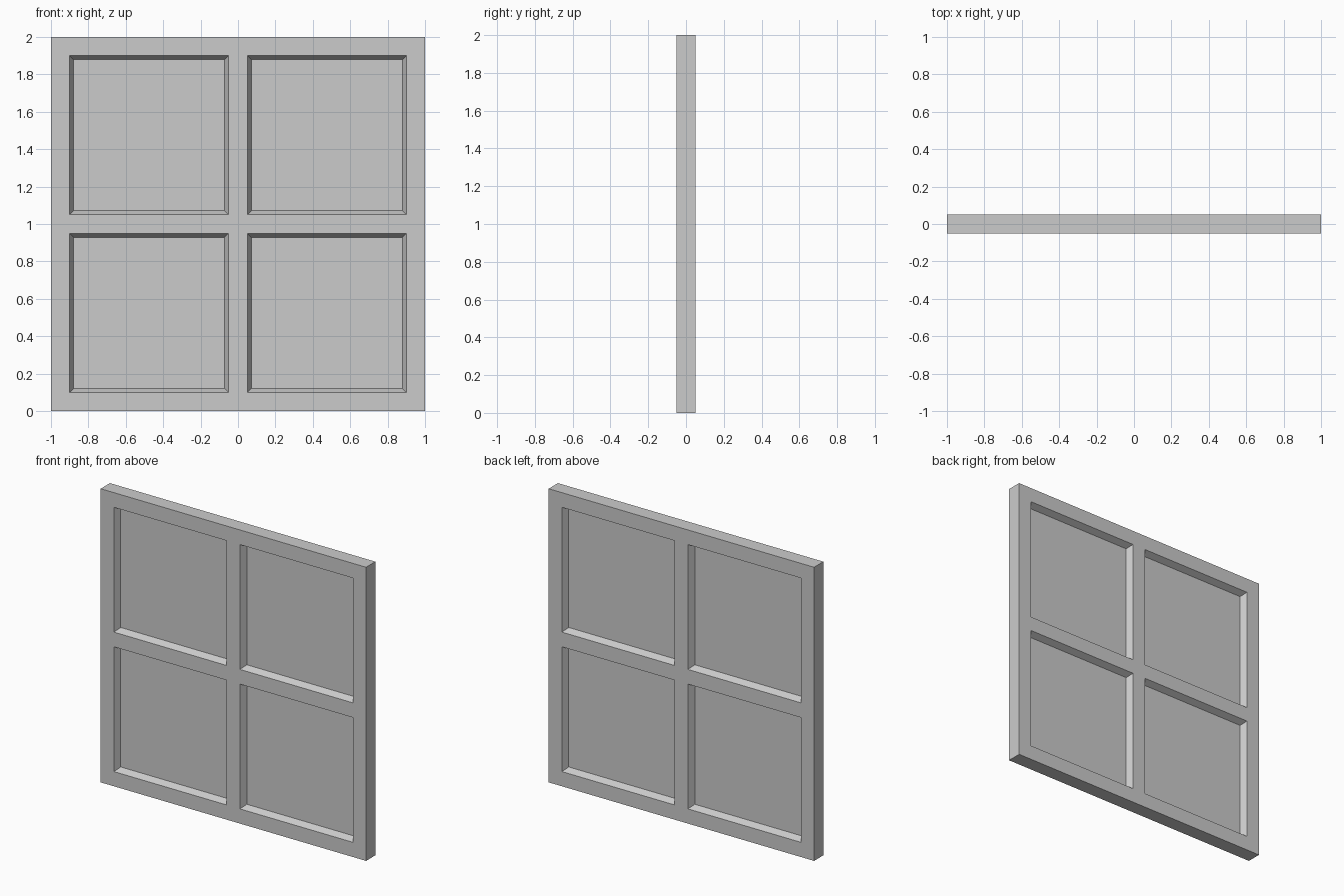
import bpy, bmesh
from mathutils import Matrix, Vector

if "Cube" in bpy.data.objects:
    bpy.data.objects.remove(bpy.data.objects["Cube"])

SIZE, THICK = 2.0, 0.1
SLOPE, DEPTH = 0.021, 0.043

# Window slab
bm = bmesh.new()
bmesh.ops.create_cube(bm, size=1, matrix=Matrix.Translation((0, 0, SIZE / 2)) @ Matrix.Diagonal((SIZE, THICK, SIZE, 1)))

# Cut lines for the outer frame and the cross bars
for d in (-0.9, -0.05, 0.05, 0.9):
    for co, no in ((Vector((d, 0, 0)), (1, 0, 0)), (Vector((0, 0, 1 + d)), (0, 0, 1))):
        bmesh.ops.bisect_plane(bm, geom=bm.verts[:] + bm.edges[:] + bm.faces[:], plane_co=co, plane_no=no)
bm.normal_update()

# Four panes on front and back, sunk with sloped edges
panes = [f for f in bm.faces if abs(f.normal.y) > 0.9 and f.calc_area() > 0.5]
bmesh.ops.inset_individual(bm, faces=panes, thickness=SLOPE, depth=-DEPTH, use_even_offset=True)
bm.normal_update()

mesh = bpy.data.meshes.new("window_frame")
bm.to_mesh(mesh)
bm.free()
window = bpy.data.objects.new("window_frame", mesh)
bpy.context.collection.objects.link(window)
